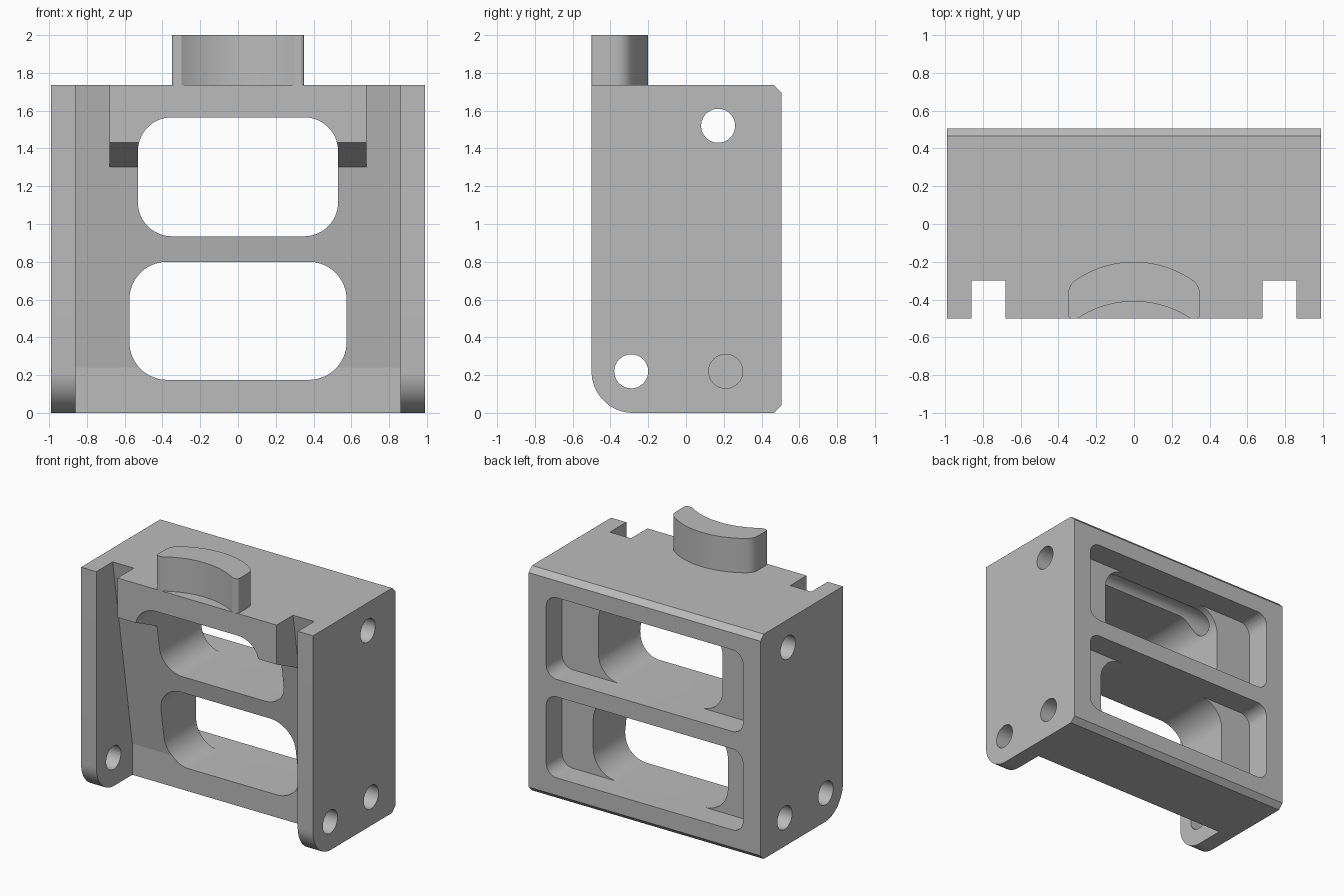
import bpy
from math import sin, cos, pi, sqrt, radians

cube = bpy.data.objects.get("Cube")
if cube:
    bpy.data.objects.remove(cube)

gray = bpy.data.materials.new("plain_gray")
gray.use_nodes = True
colour = (0.5, 0.5, 0.5, 1)
gray.diffuse_color = colour
gray.node_tree.nodes["Principled BSDF"].inputs["Base Color"].default_value = colour


def prism(name, outline, axis, lo, hi):
    """Extrude a 2D outline along an axis; x takes (y, z), y takes (x, z), z takes (x, y)."""
    place = {"x": lambda a, b, d: (d, a, b),
             "y": lambda a, b, d: (a, d, b),
             "z": lambda a, b, d: (a, b, d)}[axis]
    n = len(outline)
    verts = [place(a, b, d) for d in (lo, hi) for a, b in outline]
    faces = [list(range(n))[::-1], list(range(n, 2 * n))]
    faces += [[i, (i + 1) % n, (i + 1) % n + n, i + n] for i in range(n)]
    area = sum(p[0] * q[1] - q[0] * p[1] for p, q in zip(outline, outline[1:] + outline[:1]))
    if (area < 0) != (axis == "y"):
        faces = [f[::-1] for f in faces]
    mesh = bpy.data.meshes.new(name)
    mesh.from_pydata(verts, [], faces)
    mesh.materials.append(gray)
    obj = bpy.data.objects.new(name, mesh)
    bpy.context.collection.objects.link(obj)
    return obj


def arc(cx, cy, r, start, end, steps=20):
    angles = [radians(start + (end - start) * i / steps) for i in range(steps + 1)]
    return [(cx + r * cos(t), cy + r * sin(t)) for t in angles]


def rounded(w, lo, hi, r):
    """Rounded rectangle, half width w, between heights lo and hi."""
    return (arc(w - r, hi - r, r, 0, 90) + arc(r - w, hi - r, r, 90, 180)
            + arc(r - w, lo + r, r, 180, 270) + arc(w - r, lo + r, r, 270, 360))


def bezier(a, b, c, steps=8):
    ts = [i / steps for i in range(steps + 1)]
    return [tuple((1 - t) ** 2 * p + 2 * t * (1 - t) * q + t * t * s
                  for p, q, s in zip(a, b, c)) for t in ts]


def cut(obj, cutter):
    mod = obj.modifiers.new("cut", "BOOLEAN")
    mod.operation, mod.solver, mod.object = "DIFFERENCE", "EXACT", cutter
    bpy.context.view_layer.update()
    graph = bpy.context.evaluated_depsgraph_get()
    mesh = bpy.data.meshes.new_from_object(obj.evaluated_get(graph))
    obj.modifiers.clear()
    obj.data = mesh
    bpy.data.objects.remove(cutter)


def finish(obj):
    bpy.ops.object.select_all(action="DESELECT")
    obj.select_set(True)
    bpy.context.view_layer.objects.active = obj
    bpy.ops.object.shade_smooth_by_angle(angle=radians(8))


TOP = 1.735

# Main block: chamfered back edges, rounded lower front
side = [(-0.5, TOP), *arc(-0.28, 0.22, 0.22, 180, 270), (0.465, 0), (0.505, 0.04),
        (0.505, TOP - 0.04), (0.465, TOP)]
body = prism("main_block", side, "x", -0.99, 0.99)

# Sloping front recess, leaving two side ears and an overhanging upper block
recess = prism("recess_cutter", [(-0.8, -0.1), (-0.06, -0.1), (-0.06, 0.24),
                                 (-0.3, TOP), (-0.3, 1.9), (-0.8, 1.9)], "x", -0.86, 0.86)
overhang = prism("overhang_keeper", [(-0.9, 1.623), (0, 1.19), (0, 2.1), (-0.9, 2.1)],
                 "x", -0.68, 0.68)
cut(recess, overhang)
cut(body, recess)

# Two windows, each with a wider shallow pocket at the back
for half_width, low, high, radius in ((0.53, 0.935, 1.565, 0.18), (0.575, 0.175, 0.8, 0.2)):
    cut(body, prism("pocket_cutter", rounded(0.84, low, high, 0.09), "y", 0.31, 0.8))
    cut(body, prism("window_cutter", rounded(half_width, low, high, radius), "y", -0.8, 0.36))

# Through holes in the sides, and a blind hole on each side
hole_radius = 0.09
for y, z in ((0.17, 1.52), (-0.29, 0.22)):
    cut(body, prism("hole_cutter", arc(y, z, hole_radius, 0, 350, 47), "x", -1.2, 1.2))
for lo, hi in ((-1.2, -0.69), (0.69, 1.2)):
    cut(body, prism("blind_hole_cutter", arc(0.21, 0.22, hole_radius, 0, 350, 47), "x", lo, hi))
finish(body)

# Crescent-shaped lug on top: one half outline, mirrored
R = 0.545


def bow(x, crest):
    return (x, crest - R + sqrt(R * R - x * x))


half = [bow(0.31 * i / 16, -0.2) for i in range(16)]
half += bezier(bow(0.31, -0.2), (0.35, -0.327), (0.35, -0.38))
half += bezier((0.35, -0.475), (0.35, -0.5), (0.325, -0.5))
half += [bow(0.3 * (1 - i / 16), -0.41) for i in range(17)]
lug_outline = half + [(-x, y) for x, y in half[-2:0:-1]]
finish(prism("crescent_lug", lug_outline, "z", TOP - 0.01, 2.0))
